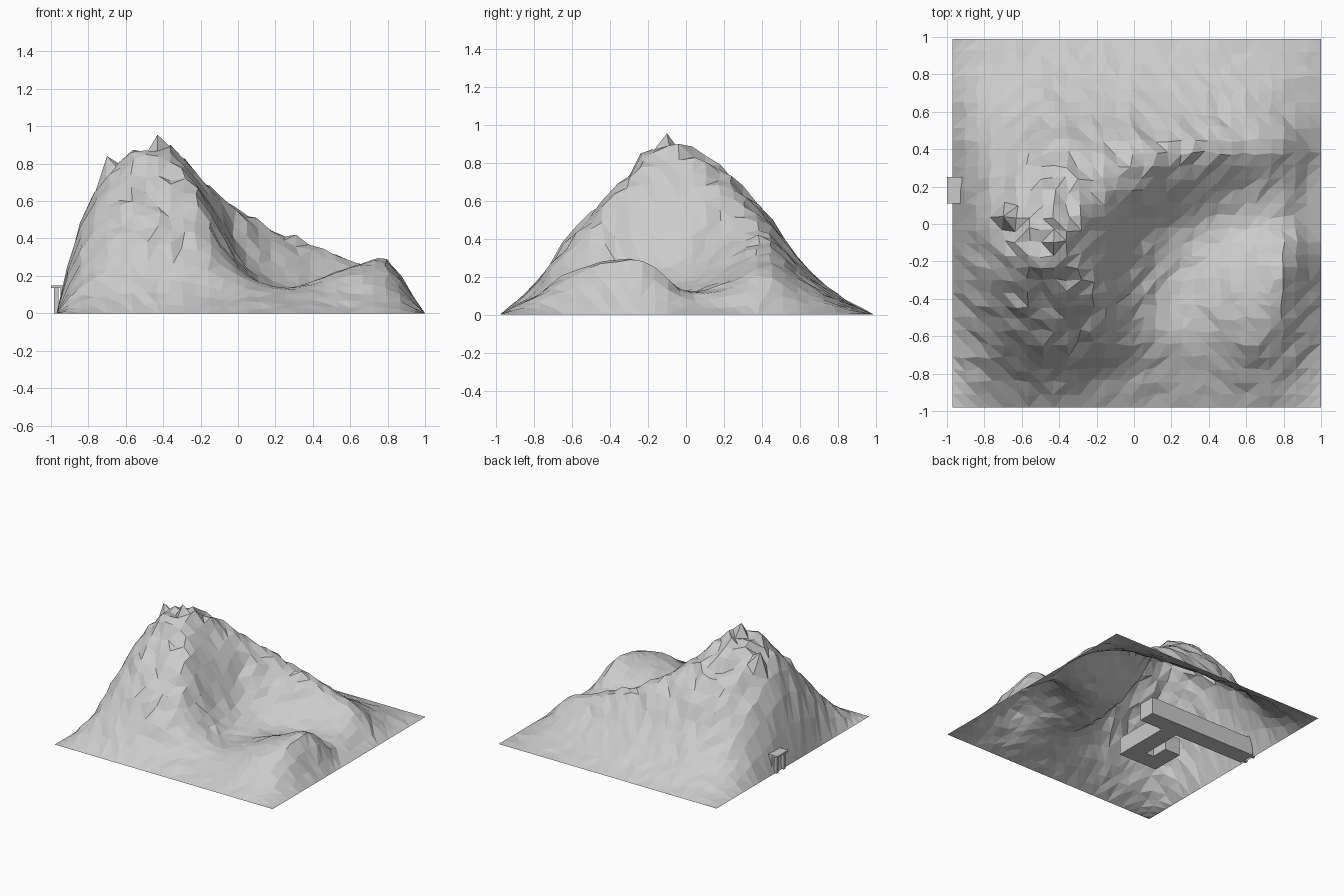
import bpy, bmesh, random, math

if "Cube" in bpy.data.objects:
    bpy.data.objects.remove(bpy.data.objects["Cube"])

random.seed(7)

# coarse heights, rows y = 0.8 .. -0.8, columns x = -0.8 .. 0.8 (rim is zero)
ROWS = [
    (.06, .09, .10, .10, .10, .09, .08, .06, .04),
    (.15, .25, .28, .28, .27, .24, .21, .18, .10),
    (.32, .51, .55, .54, .51, .44, .37, .29, .20),
    (.46, .70, .74, .71, .54, .35, .23, .17, .13),
    (.56, .82, .87, .72, .36, .18, .12, .12, .11),
    (.55, .80, .84, .66, .28, .13, .14, .21, .27),
    (.42, .60, .63, .58, .25, .12, .17, .25, .27),
    (.25, .40, .42, .38, .22, .14, .15, .22, .20),
    (.10, .15, .15, .13, .09, .07, .07, .09, .08),
]


def knot(i, j):
    return ROWS[9 - j][i - 1] if 1 <= i <= 9 and 1 <= j <= 9 else 0.0


def cubic(p, t):
    a, b, c, d = p
    return b + .5 * t * (c - a + t * (2*a - 5*b + 4*c - d + t * (3*(b - c) + d - a)))


def height(x, y):
    u, v = (x + 1) / .2, (y + 1) / .2
    i, j = math.floor(u), math.floor(v)
    return cubic([cubic([knot(i + a, j + b) for a in (-1, 0, 1, 2)], u - i)
                  for b in (-1, 0, 1, 2)], v - j)


def finish(bm, name):
    me = bpy.data.meshes.new(name)
    bm.to_mesh(me)
    bm.free()
    ob = bpy.data.objects.new(name, me)
    bpy.context.collection.objects.link(ob)
    return ob


# mountain: faceted height surface with rough crags and an open base
N = 29
STEP = 1.97 / N
CRAGS = [(-.43, -.10, .955), (-.36, -.04, .90), (-.70, .04, .84), (-.50, -.18, .87),
         (-.36, -.36, .69), (-.63, -.45, .58), (-.50, -.45, .57), (-.43, -.45, .57),
         (-.43, .10, .84), (-.30, .24, .73), (-.36, .30, .68), (-.16, .10, .68),
         (.10, .31, .51), (.31, .38, .42), (.45, .45, .33), (.75, -.30, .295)]
grid = {}
for i in range(N + 1):
    for j in range(N + 1):
        x, y = -.97 + STEP * i, -.98 + STEP * j
        rim = i in (0, N) or j in (0, N)
        h = 0 if rim else max(.01, height(x, y))
        rough = .005 + .05 * max(0, h - .25)
        if not rim:
            h += random.uniform(-rough, rough)
            x += random.uniform(-.012, .012)
            y += random.uniform(-.012, .012)
        grid[i, j] = [x, y, h]
for x, y, z in CRAGS:
    grid[round((x + .97) / STEP), round((y + .98) / STEP)] = [x, y, z]

bm = bmesh.new()
vs = {k: bm.verts.new(c) for k, c in grid.items()}
for i in range(N):
    for j in range(N):
        q = [vs[i, j], vs[i + 1, j], vs[i + 1, j + 1], vs[i, j + 1]]
        # split each cell along its flatter diagonal
        if abs(q[0].co.z - q[2].co.z) > abs(q[1].co.z - q[3].co.z):
            q = q[1:] + q[:1]
        bm.faces.new((q[0], q[1], q[2]))
        bm.faces.new((q[0], q[2], q[3]))
finish(bm, "mountain")

# tunnel: corridors laid out on small square cells, with walls on the outline
C, X0, Y0, H = .07, .03, .11, .14
cells = set()
for i0, i1, j0, j1 in ((-14, -1, 0, 1), (-5, -4, -7, -1), (-8, -6, -7, -6), (-8, -7, -5, -4)):
    cells |= {(i, j) for i in range(i0, i1 + 1) for j in range(j0, j1 + 1)}
bm = bmesh.new()


def quad(*pts):
    bm.faces.new([bm.verts.new(p) for p in pts])


for i, j in sorted(cells):
    x, y = X0 + C * i, Y0 + C * j
    ring = [(x, y), (x + C, y), (x + C, y + C), (x, y + C)]
    quad(*[(*p, 0) for p in reversed(ring)])
    quad(*[(*p, H) for p in ring])
    for k, (di, dj) in enumerate(((0, -1), (1, 0), (0, 1), (-1, 0))):
        if (i + di, j + dj) in cells or (i == -14 and di == -1):
            continue
        a, b = ring[k], ring[(k + 1) % 4]
        quad((*a, 0), (*b, 0), (*b, H), (*a, H))
bmesh.ops.remove_doubles(bm, verts=bm.verts, dist=.001)
finish(bm, "tunnel")


# portal: two posts under a slab roof
def box(name, x0, x1, y0, y1, z0, z1):
    b = bmesh.new()
    bmesh.ops.create_cube(b, size=1)
    for v in b.verts:
        v.co = ((x0 + x1) / 2 + v.co.x * (x1 - x0),
                (y0 + y1) / 2 + v.co.y * (y1 - y0),
                (z0 + z1) / 2 + v.co.z * (z1 - z0))
    return finish(b, name)


box("portal_roof", -1.0, -.90, .11, .25, .135, .15)
for k, y in enumerate((.125, .215)):
    box(f"portal_post_{k + 1}", -.985, -.96, y, y + .02, 0, .135)
